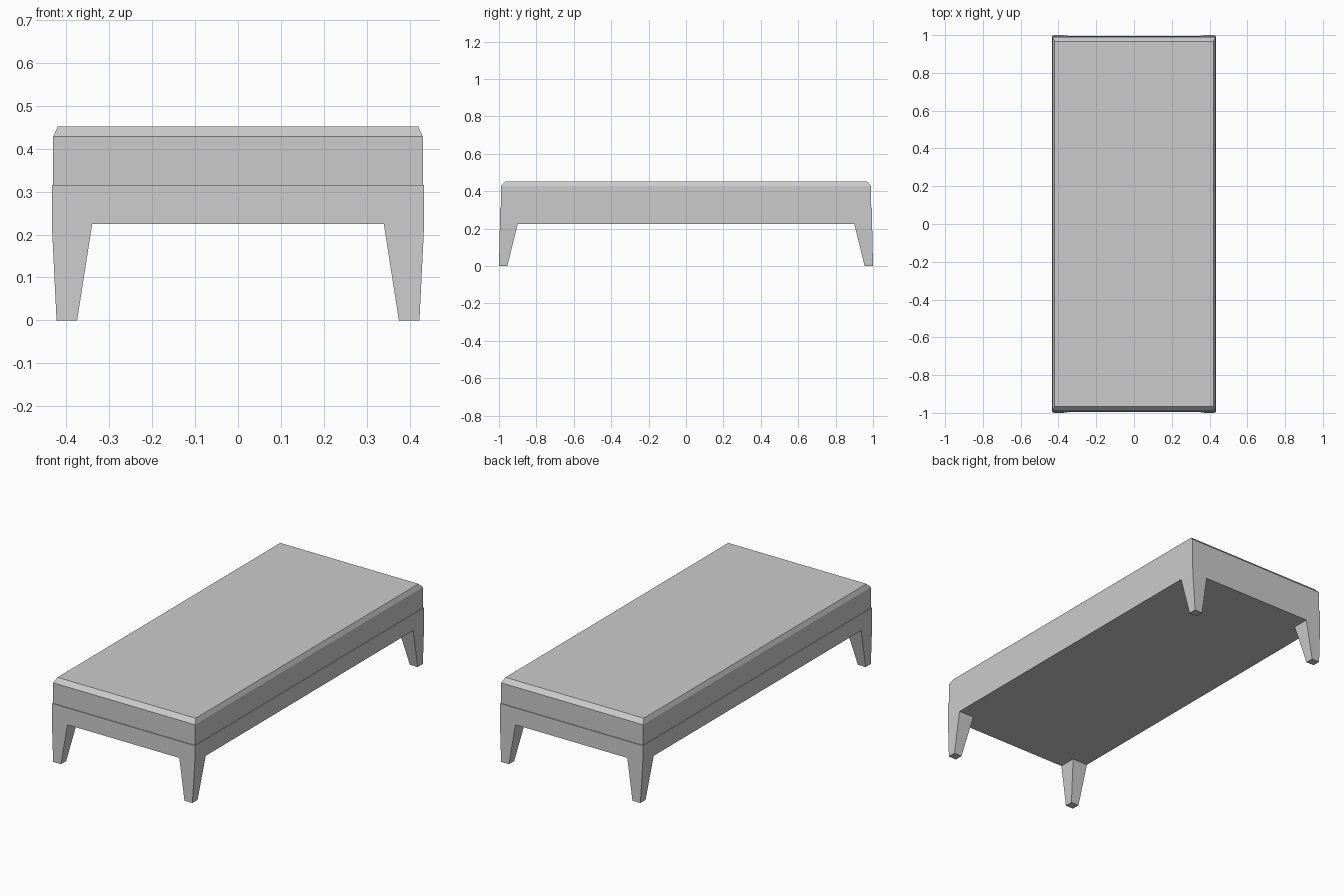
import bpy, bmesh

if "Cube" in bpy.data.objects:
    bpy.data.objects.remove(bpy.data.objects["Cube"])


def loft(name, rings):
    """Closed solid through stacked rectangles (x0, x1, y0, y1, z)."""
    bm = bmesh.new()
    loops = []
    for x0, x1, y0, y1, z in rings:
        loops.append([bm.verts.new((x, y, z)) for x, y in
                      ((x0, y0), (x1, y0), (x1, y1), (x0, y1))])
    bm.faces.new(loops[0])
    bm.faces.new(loops[-1])
    for a, b in zip(loops, loops[1:]):
        for i in range(4):
            j = (i + 1) % 4
            bm.faces.new((a[i], a[j], b[j], b[i]))
    bmesh.ops.recalc_face_normals(bm, faces=bm.faces)
    mesh = bpy.data.meshes.new(name)
    bm.to_mesh(mesh)
    bm.free()
    obj = bpy.data.objects.new(name, mesh)
    bpy.context.collection.objects.link(obj)
    return obj


def centred(hx, hy, z):
    return (-hx, hx, -hy, hy, z)


# Base frame
loft("bed_frame", [centred(0.434, 0.995, 0.224), centred(0.434, 0.993, 0.315)])

# Mattress with a chamfered top edge
loft("mattress", [centred(0.431, 0.989, 0.315), centred(0.431, 0.989, 0.428),
                  centred(0.42, 0.966, 0.452)])

# Tapered corner legs, flush with the frame's outer corners
for sx, side in ((-1, "left"), (1, "right")):
    for sy, end in ((-1, "front"), (1, "back")):
        loft(f"{end}_{side}_leg", [
            (sx * 0.375, sx * 0.423, sy * 0.955, sy * 1.0, 0),
            (sx * 0.34, sx * 0.434, sy * 0.90, sy * 0.995, 0.224)])
